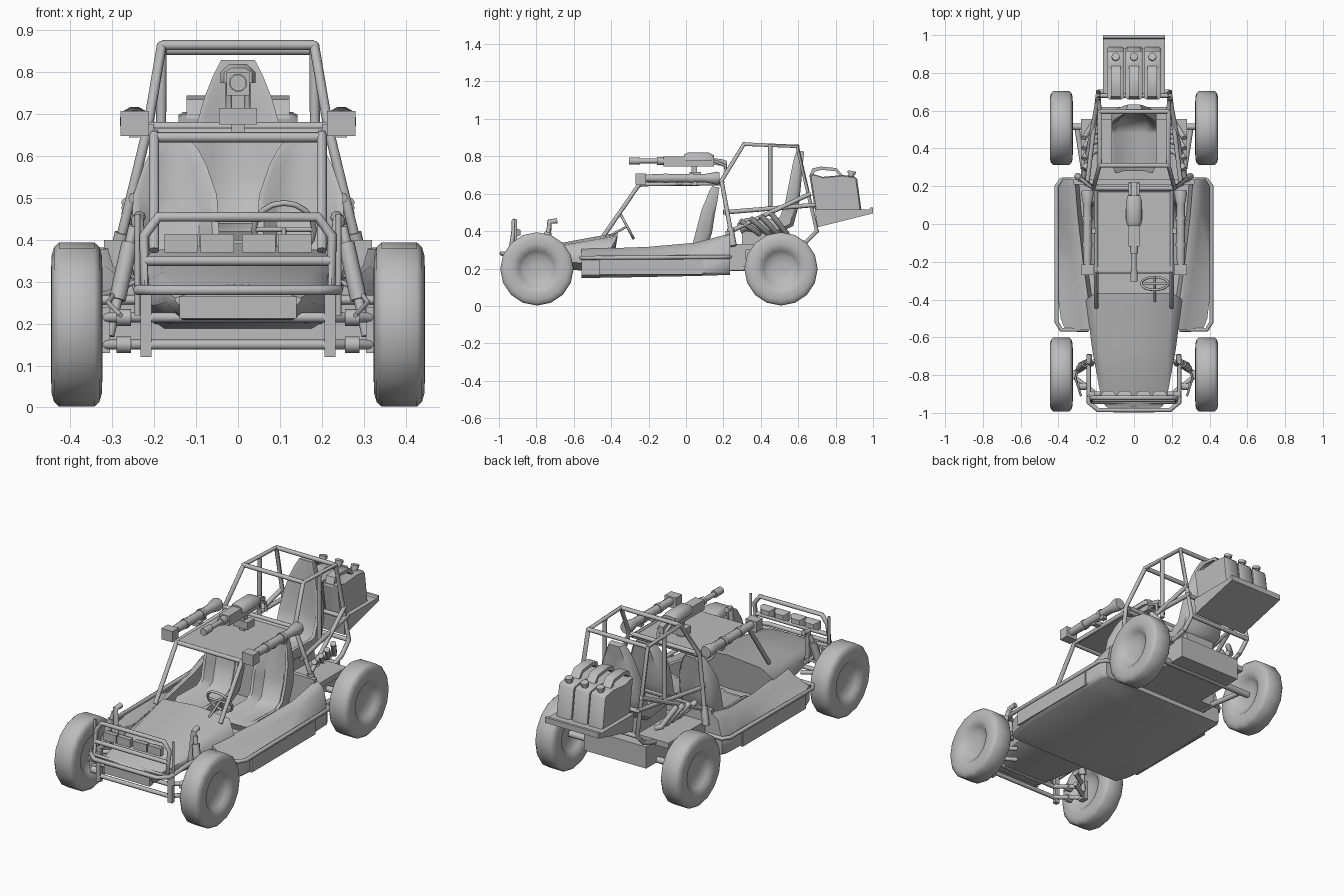
import bpy, bmesh, math
from mathutils import Vector

grey = bpy.data.materials.new("plain grey")
grey.diffuse_color = (0.5, 0.5, 0.5, 1)


def make(name, verts, faces, mirror=False):
    verts, faces = [tuple(v) for v in verts], list(faces)
    if mirror:
        n = len(verts)
        verts += [(-x, y, z) for x, y, z in verts]
        faces += [[i + n for i in reversed(f)] for f in faces]
    me = bpy.data.meshes.new(name)
    me.from_pydata(verts, [], faces)
    bm = bmesh.new()
    bm.from_mesh(me)
    bmesh.ops.recalc_face_normals(bm, faces=bm.faces)
    bm.to_mesh(me)
    bm.free()
    me.materials.append(grey)
    ob = bpy.data.objects.new(name, me)
    bpy.context.collection.objects.link(ob)
    return ob


def loft(name, rings, mirror=False):
    n, m = len(rings[0]), len(rings)
    verts = [v for r in rings for v in r]
    faces = [[k * n + i, k * n + (i + 1) % n, (k + 1) * n + (i + 1) % n, (k + 1) * n + i]
             for k in range(m - 1) for i in range(n)]
    faces += [list(range(n))[::-1], list(range((m - 1) * n, m * n))]
    return make(name, verts, faces, mirror)


def sym(half):
    # half section starts and ends on the middle line
    return half + [(-x, y, z) for x, y, z in reversed(half[1:-1])]


def box(name, x, y, z, mirror=False):
    return loft(name, [[(x[0], b, z[0]), (x[1], b, z[0]), (x[1], b, z[1]), (x[0], b, z[1])] for b in y], mirror)


def turn(name, p, axis, profile, n=10, mirror=False):
    d = Vector(axis).normalized()
    u = d.orthogonal().normalized()
    v = d.cross(u)
    rings = [[Vector(p) + d * a + u * (r * math.cos(2 * math.pi * i / n)) + v * (r * math.sin(2 * math.pi * i / n))
              for i in range(n)] for a, r in profile]
    return loft(name, rings, mirror)


def tubes(name, paths, r=0.012, mirror=False, closed=False):
    cu = bpy.data.curves.new(name, 'CURVE')
    cu.dimensions = '3D'
    cu.bevel_depth, cu.bevel_resolution, cu.use_fill_caps = r, 2, True
    for path in paths:
        for s in ((1, -1) if mirror else (1,)):
            sp = cu.splines.new('POLY')
            sp.points.add(len(path) - 1)
            sp.use_cyclic_u = closed
            for q, c in zip(sp.points, path):
                q.co = (s * c[0], c[1], c[2], 1)
    cu.materials.append(grey)
    ob = bpy.data.objects.new(name, cu)
    bpy.context.collection.objects.link(ob)
    bpy.ops.object.select_all(action='DESELECT')
    ob.select_set(True)
    bpy.context.view_layer.objects.active = ob
    bpy.ops.object.convert(target='MESH')


# wheels with dished hubs
tyre = [(-.02, .03), (-.025, .075), (-.04, .095), (-.056, .112), (-.061, .135), (-.06, .165), (-.054, .185), (-.042, .196)]
tyre += [(-a, r) for a, r in reversed(tyre)]
for name, y in (("front_wheels", -.797), ("rear_wheels", .508)):
    turn(name, (.385, y, .198), (1, 0, 0), tyre, 16, True)

# open tub with side pods: y, outer half width, bottom, coaming x, coaming height
tub = []
for y, o, b, w, h in ((-.56, .365, .15, .24, .305), (-.5, .388, .15, .248, .306), (-.36, .405, .152, .267, .31),
                      (-.2, .405, .155, .29, .316), (.05, .405, .16, .318, .338), (.2, .405, .165, .33, .378),
                      (.235, .385, .165, .33, .382)):
    tub.append(sym([(0, y, b), (o - .02, y, b), (o, y, b + .015), (o, y, .25), (w + .03, y, h - .025),
                    (w, y, h), (w - .02, y, h), (w - .04, y, .2), (0, y, .19)]))
loft("tub", tub)
box("rear_bulkhead", (-.32, .32), (.21, .235), (.17, .40))
box("side_panel", (.40, .411), (-.465, .09), (.168, .248), True)

# nose and hood: y at edge, y at top, half width, heights
nose = []
for y, t, w, b, e, r, c in ((-.965, -.965, .15, .215, .262, .27, .275), (-.93, -.93, .172, .21, .275, .285, .295),
                            (-.66, -.66, .222, .2, .3, .325, .338), (-.40, -.365, .255, .17, .31, .375, .392)):
    nose.append(sym([(0, y, b), (.75 * w, y, b), (w, y, b + .04), (w, y, e), (.8 * w, t, r), (0, t, c)]))
loft("nose", nose)
box("front_plate", (-.14, .14), (-.975, -.95), (.212, .265))

# side rails round the pods
tubes("pod_rails", [[(.24, -.56, .257), (.385, -.56, .257), (.41, -.52, .257), (.41, .2, .262), (.385, .235, .262),
                     (.30, .235, .262)]], .011, True)


def seat(name, cx, stations, mirror, th=.04):
    rings = []
    for k, (y, z, w, b) in enumerate(stations):
        p, q = stations[max(k - 1, 0)], stations[min(k + 1, len(stations) - 1)]
        t = Vector((q[0] - p[0], q[1] - p[1])).normalized()
        half = [(0, 0), (.55 * w, 0), (.85 * w, b), (w, b), (w, -.5 * th), (.8 * w, -th), (0, -th)]
        rings.append([(x + cx, yy, zz) for x, yy, zz in
                      sym([(x, y - t.y * d, z + t.x * d) for x, d in half])])
    loft(name, rings, mirror)


# bucket seats: y, z, half width, bolster height
seat("front_seats", .15, [(-.22, .27, .09, .01), (-.18, .285, .10, .02), (0, .265, .10, .035), (.07, .30, .10, .045),
                          (.10, .40, .105, .045), (.115, .5, .10, .035), (.13, .575, .075, .02),
                          (.135, .615, .055, .01), (.14, .64, .035, 0)], True)
seat("gunner_seat", 0, [(.28, .42, .10, .02), (.32, .44, .12, .03), (.48, .42, .12, .045), (.54, .45, .12, .045),
                        (.565, .55, .12, .035), (.575, .65, .105, .025), (.582, .74, .08, .015),
                        (.588, .79, .06, .01), (.592, .83, .04, 0)], False)
box("gunner_seat_base", (-.09, .09), (.30, .54), (.32, .41))

# steering wheel and column
c, nrm = Vector((.11, -.315, .425)), Vector((0, .88, .47))
up = Vector((0, -.47, .88))
ring = [c + Vector((1, 0, 0)) * (.072 * math.cos(a * math.pi / 8)) + up * (.072 * math.sin(a * math.pi / 8))
        for a in range(16)]
tubes("steering_wheel", [ring], .007, closed=True)
tubes("steering_spokes", [[c, ring[0]], [c, ring[8]], [c, ring[12]], [c, c - nrm * .11]], .006)

# windscreen posts, roof frame and roof panel
tubes("windscreen_frame", [[(.2, -.44, .375), (.2, -.25, .65), (.2, .18, .655), (.2, .2, .67)],
                           [(.2, -.25, .645), (0, -.25, .645)], [(.2, .18, .655), (0, .18, .655)]], .012, True)
box("roof_panel", (-.195, .195), (-.25, .18), (.648, .658))

# rear roll cage
tubes("roll_cage", [
    [(.295, .25, .34), (.215, .19, .67), (.182, .31, .865), (.182, .595, .853), (.19, .70, .40), (.19, .64, .34)],
    [(.182, .45, .86), (.185, .45, .50)], [(.25, .2, .50), (.19, .69, .54)],
    [(.27, .24, .40), (.19, .665, .60)], [(.182, .31, .865), (0, .31, .865)], [(.182, .595, .853), (0, .595, .853)],
    [(.19, .68, .53), (0, .68, .53)], [(.19, .70, .40), (0, .70, .40)], [(.215, .19, .67), (0, .19, .67)],
    [(.19, .64, .34), (.2, .5, .3)]], .012, True)
turn("cage_sleeves", (.295, .25, .34), (-.08, -.06, .33), [(-.02, .018), (.08, .018)], 8, True)

# rear deck, engine box and axles
box("rear_deck", (-.28, .28), (.235, .555), (.30, .33))
box("engine_box", (-.19, .19), (.235, .62), (.19, .31))
box("engine_side", (.19, .28), (.235, .32), (.19, .31), True)
tubes("rear_axle", [[(-.35, .515, .2), (.35, .515, .2)]], .018)
tubes("trailing_arms", [[(.26, .24, .2), (.30, .5, .2)]], .014, True)

# exhaust pipes
for i in range(4):
    tubes("exhaust_pipe_%d" % (i + 1), [[(.19, .39 + .05 * i, .385), (.22, .38 + .05 * i, .395),
                                         (.265, .29 + .055 * i, .455 + .013 * i)]], .015, True)

# rear tray
loft("rear_tray", [[(x, .69, .515), (x, .70, .42), (x, .78, .44), (x, 1.0, .495), (x, 1.0, .525), (x, .985, .525),
                    (x, .98, .515)] for x in (-.165, .165)])

# fuel cans
for i, x in enumerate((-.097, 0, .097)):
    prof = [(.69, .51), (.66, .70), (.68, .705), (.73, .69), (.84, .70), (.905, .69), (.915, .68), (.938, .51)]
    loft("fuel_can_%d" % (i + 1), [[(x + s * .045, .8 + (y - .8) * k, .6 + (z - .6) * k) for y, z in prof]
                                   for s, k in ((-1, .94), (-.75, 1), (.75, 1), (1, .94))])
    loft("can_handle_%d" % (i + 1), [[(x - .026, a, b), (x + .026, a, b), (x + .026, e, f), (x - .026, e, f)]
                                     for a, b, e, f in ((.658, .69, .675, .69), (.675, .735, .69, .718),
                                                        (.72, .745, .725, .728), (.805, .737, .80, .72),
                                                        (.845, .69, .825, .69))])
    turn("can_cap_%d" % (i + 1), (x, .88, .685), (0, .2, 1), [(0, .016), (.022, .016), (.022, .022), (.037, .022)], 8)

# front light bar with four lamps
tubes("light_bar_frame", [[(0, -.92, .455), (.19, -.92, .455), (.224, -.92, .41), (.224, -.94, .28), (0, -.94, .275)],
                          [(0, -.93, .35), (.224, -.93, .35)]], .012, True)
for i, x in enumerate((.05, .136)):
    loft("lamps_%d" % (i + 1), [[(x + a * s, y, .392 + b * s) for a, b in ((-1, -.55), (1, -.55), (1, .55), (-1, .55))]
                                for y, s in ((-.93, .04), (-.905, .04), (-.885, .025))], True)

# bumper and front frame
tubes("bumper", [[(.24, -.70, .29), (.24, -.945, .28), (.19, -.985, .28), (0, -.985, .28)]], .012, True)
tubes("front_cross_bars", [[(-.21, -.9, z), (.21, -.9, z)] for z in (.15, .215)], .012)
box("front_posts", (.207, .233), (-.912, -.888), (.12, .29), True)
tubes("front_uprights", [[(.24, -.91, .22), (.24, -.91, .462)]], .007, True)

# front suspension
tubes("front_arms", [[(.2, y, z), (.33, -.80, z)] for z in (.15, .215) for y in (-.9, -.72)], .012, True)
turn("arm_joints", (.255, -.86, .215), (1, 0, 0), [(0, .02), (.035, .02)], 8, True)
turn("lower_arm_joints", (.255, -.86, .15), (1, 0, 0), [(0, .02), (.035, .02)], 8, True)
box("hub_uprights", (.305, .335), (-.82, -.775), (.13, .24), True)
tubes("shock_towers", [[(.225, -.74, .27), (.24, -.73, .45), (.235, -.69, .455)]], .015, True)
turn("shocks", (.25, -.73, .43), (.055, -.05, -.25), [(0, .012), (.04, .012), (.04, .02), (.18, .02), (.18, .012), (.27, .012)], 8, True)
tubes("brake_hoses", [[(.245, -.72, .3), (.29, -.74, .28), (.31, -.82, .25), (.28, -.91, .22)]], .006, True)

# roof rocket launchers
turn("launcher_tubes", (.247, -.24, .683), (0, 1, 0), [(0, .02), (.1, .023), (.12, .023), (.12, .027), (.14, .027),
     (.14, .023), (.26, .023), (.26, .028), (.28, .028), (.28, .023), (.34, .023), (.405, .036), (.42, .03)], 12, True)
box("launcher_sights", (.213, .281), (-.27, -.215), (.648, .708), True)
box("launcher_mounts", (.2, .25), (-.05, -.02), (.65, .675), True)
box("launcher_grips", (.235, .26), (.03, .06), (.645, .69), True)

# roof machine gun
turn("gun_barrel", (0, -.305, .775), (0, 1, 0), [(0, .02), (.06, .02), (.06, .013), (.15, .013), (.15, .022), (.24, .022)], 10)
box("gun_body", (-.028, .028), (-.12, .15), (.745, .80))
loft("gun_cover", [[(-w, y, .775), (w, y, .775), (w, y, .80), (w * .5, y, h), (-w * .5, y, h), (-w, y, .80)]
                   for y, w, h in ((-.01, .033, .81), (.01, .042, .82), (.12, .042, .82), (.15, .033, .805))])
box("gun_side_box", (-.045, .045), (.02, .08), (.675, .715))
box("gun_post", (-.016, .016), (.03, .06), (.65, .75))
loft("gun_stock", [[(-.016, y, a), (.016, y, a), (.016, y, b), (-.016, y, b)]
                   for y, a, b in ((.14, .755, .79), (.19, .75, .785), (.22, .735, .775))])
tubes("gun_grips", [[(.022, .15, .775), (.022, .21, .75), (.022, .215, .70)]], .008, True)

# smooth shading with sharp edges kept
bpy.ops.object.select_all(action='SELECT')
bpy.context.view_layer.objects.active = bpy.context.selected_objects[0]
bpy.ops.object.shade_smooth_by_angle(angle=math.radians(50))
